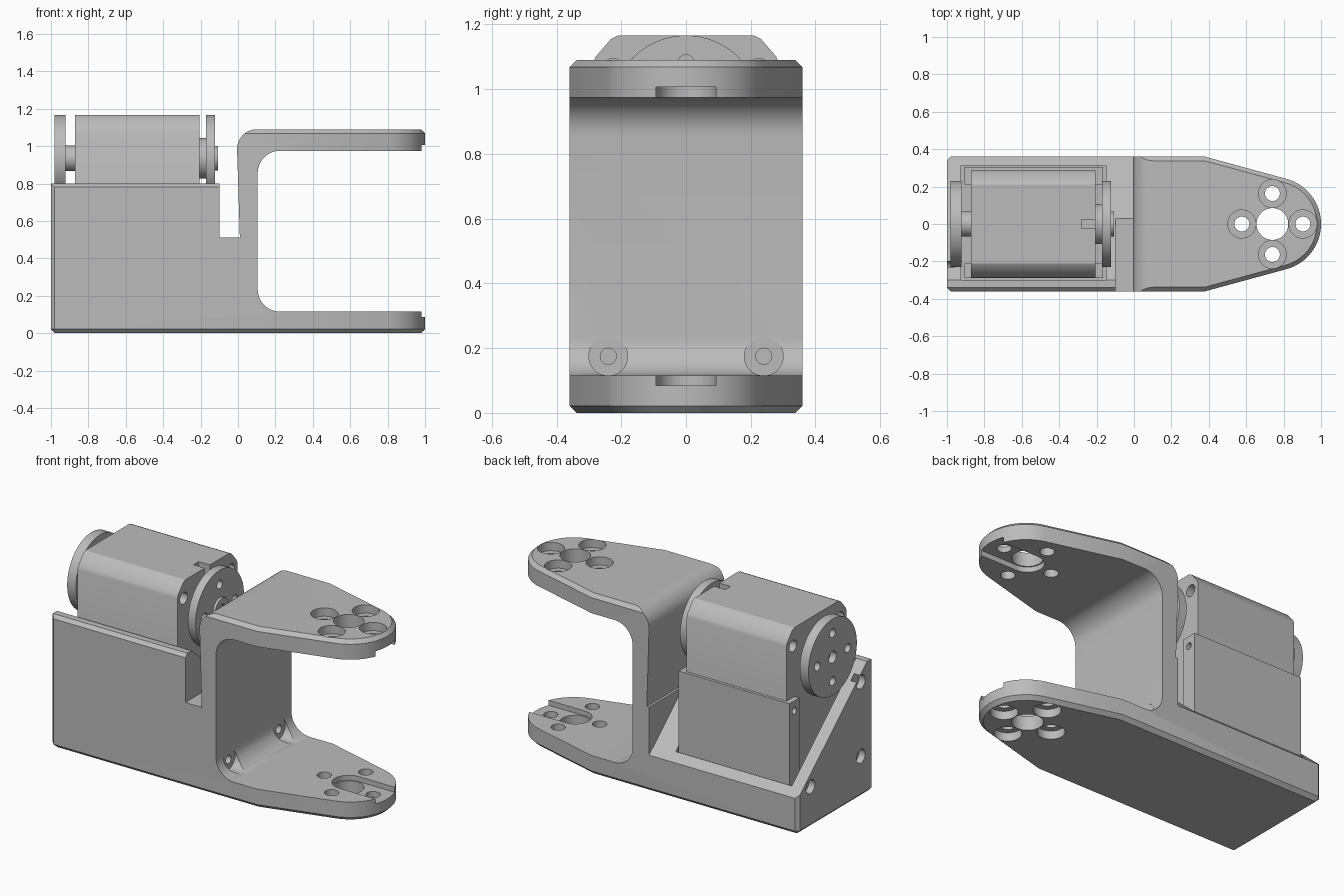
import bpy, bmesh
from math import sin, cos, radians

if "Cube" in bpy.data.objects:
    bpy.data.objects.remove(bpy.data.objects["Cube"], do_unlink=True)

grey = bpy.data.materials.new("machined grey")
grey.use_nodes = True
grey.diffuse_color = (0.5, 0.5, 0.5, 1)
grey.node_tree.nodes["Principled BSDF"].inputs["Base Color"].default_value = (0.5, 0.5, 0.5, 1)

PLACE = {"x": lambda a, b, t: (t, a, b),   # points are (y, z)
         "y": lambda a, b, t: (a, t, b),   # points are (x, z)
         "z": lambda a, b, t: (a, b, t)}   # points are (x, y)


def arc(cx, cy, r, start, end, steps=10):
    angles = [radians(start + (end - start) * i / steps) for i in range(steps + 1)]
    return [(cx + r * cos(a), cy + r * sin(a)) for a in angles]


def circle(cx, cy, r, n=40):
    return arc(cx, cy, r, 0, 360, n)[:-1]


def rect(a0, a1, b0, b1):
    return [(a0, b0), (a1, b0), (a1, b1), (a0, b1)]


def prism(name, points, axis, lo, hi, chamfer=0):
    """Extrude a 2D outline along an axis, optionally chamfering both end rims."""
    bm = bmesh.new()
    ends = [bm.faces.new([bm.verts.new(PLACE[axis](a, b, t)) for a, b in points])
            for t in (lo, hi)]
    low, high = (list(f.verts) for f in ends)
    n = len(points)
    for i in range(n):
        j = (i + 1) % n
        bm.faces.new((low[i], low[j], high[j], high[i]))
    bmesh.ops.recalc_face_normals(bm, faces=bm.faces)
    if chamfer:
        rims = [e for f in ends for e in f.edges]
        bmesh.ops.bevel(bm, geom=rims, offset=chamfer, segments=1, affect="EDGES")
    mesh = bpy.data.meshes.new(name)
    bm.to_mesh(mesh)
    bm.free()
    mesh.materials.append(grey)
    ob = bpy.data.objects.new(name, mesh)
    bpy.context.collection.objects.link(ob)
    return ob


def activate(ob):
    bpy.ops.object.select_all(action="DESELECT")
    ob.select_set(True)
    bpy.context.view_layer.objects.active = ob


def carve(ob, cutter, operation="DIFFERENCE"):
    cutter.hide_render = True
    activate(ob)
    mod = ob.modifiers.new("carve", "BOOLEAN")
    mod.operation, mod.solver, mod.object = operation, "EXACT", cutter
    bpy.ops.object.modifier_apply(modifier=mod.name)
    bpy.data.objects.remove(cutter, do_unlink=True)


def cut(ob, points, axis, lo, hi):
    carve(ob, prism("cutter", points, axis, lo, hi))


def smooth(ob):
    activate(ob)
    bpy.ops.object.shade_smooth_by_angle(angle=radians(25))


# Bracket: chamfered plan outline intersected with the fork side profile
plan = ([(-1, 0.34), (-1, -0.34), (-0.98, -0.36), (0.38, -0.36)]
        + arc(0.75, 0, 0.25, -75, 75, 32) + [(0.38, 0.36), (-0.98, 0.36)])
bracket = prism("fork_bracket", plan, "z", 0, 1.09, 0.022)
side = ([(-1.1, -0.1), (1.1, -0.1), (1.1, 0.115)]
        + arc(0.225, 0.235, 0.12, 270, 180) + arc(0.225, 0.855, 0.12, 180, 90)
        + [(1.1, 0.975), (1.1, 1.2), (0.1, 1.2)] + arc(0.1, 0.985, 0.105, 90, 180)
        + [(0.01, 0.51), (-0.1, 0.51), (-0.1, 0.8), (-1.1, 0.8)])
# keep the outline simple where the rounded top corner meets the flat top
side = [(a, b) for a, b in side if (a, b) != (0.1, 1.2)]
side = [(a, 1.09) if b == 1.2 else (a, b) for a, b in side]
carve(bracket, prism("side_profile", side, "y", -0.5, 0.5), "INTERSECT")

# Sloped gussets, motor pocket and chamfered front wall
cut(bracket, [(0.5, 0.22), (0.36, 0.22), (-0.3, 0.8), (-0.3, 1.3), (0.5, 1.3)],
    "x", -1.1, -0.005)
cut(bracket, rect(-0.925, -0.15, -0.3, 0.312), "z", 0.1, 1.3)
cut(bracket, [(-0.37, 0.77), (-0.33, 0.81), (-0.37, 0.81)], "x", -1.1, -0.05)

# Arm tip holes, counterbored from the outside, and the inner grooves
cut(bracket, circle(0.74, 0, 0.085), "z", -0.1, 1.2)
for dx, dy in ((1, 0), (-1, 0), (0, 1), (0, -1)):
    x, y = 0.74 + 0.163 * dx, 0.163 * dy
    cut(bracket, circle(x, y, 0.04, 24), "z", -0.1, 1.2)
    cut(bracket, circle(x, y, 0.075, 32), "z", -0.1, 0.05)
    cut(bracket, circle(x, y, 0.075, 32), "z", 1.04, 1.2)
cut(bracket, [(1.1, -0.092), (1.1, 0.092)] + arc(0.74, 0, 0.092, 90, 270, 20),
    "z", 0.085, 1.007)

# Screw holes through the column foot and the end wall
for y in (-0.24, 0.24):
    cut(bracket, circle(y, 0.175, 0.06, 32), "x", 0.105, 0.35)
    cut(bracket, circle(y, 0.175, 0.025, 24), "x", -0.05, 0.2)
    cut(bracket, circle(y, 0.25, 0.042, 24), "x", -1.1, -0.96)
cut(bracket, circle(-0.24, 0.7, 0.042, 24), "x", -1.1, -0.96)
smooth(bracket)

# Motor case with softened sloping shoulders
half = [(0.287, 0.12), (0.287, 1.08), (0.279, 1.1), (0.232, 1.155), (0.21, 1.166)]
case = prism("motor_case", half + [(-y, z) for y, z in reversed(half)], "x", -0.872, -0.205)
for y in (-0.225, 0.225):
    cut(case, circle(y, 1.06, 0.035, 24), "x", -0.9, -0.82)
    cut(case, circle(y, 1.06, 0.035, 24), "x", -0.25, -0.1)
cut(case, rect(-0.28, -0.1, -0.025, 0.025), "z", 1.09, 1.3)
smooth(case)

# Mounting ears along the lower corners of the case
for name, y0, y1 in (("front_ears", -0.289, -0.21), ("back_ears", 0.21, 0.305)):
    ears = prism(name, rect(y0, y1, 0.12, 0.75), "x", -0.905, -0.165)
    mid = (y0 + y1) / 2
    for lo, hi in ((-1, -0.88), (-0.19, -0.1)):
        cut(ears, circle(mid, 0.69, 0.02, 20), "x", lo, hi)
    smooth(ears)

# Output discs with bolt circles, hubs and shafts
AXIS = 0.935
for name, lo, hi in (("left_disc", -0.172, -0.122), ("right_disc", -0.98, -0.922)):
    disc = prism(name, circle(0, AXIS, 0.231, 64), "x", lo, hi)
    for dy, dz in ((1, 0), (-1, 0), (0, 1), (0, -1)):
        cut(disc, circle(0.145 * dy, AXIS + 0.145 * dz, 0.026, 24), "x", lo - 0.1, hi + 0.1)
    if name == "right_disc":
        cut(disc, circle(0, AXIS, 0.036, 24), "x", lo - 0.1, lo + 0.04)
    smooth(disc)
smooth(prism("right_shaft", circle(0, AXIS, 0.068), "x", -0.93, -0.86))
smooth(prism("left_shaft", circle(0, AXIS, 0.108), "x", -0.21, -0.165))
hub = prism("left_hub", circle(0, AXIS, 0.066), "x", -0.13, -0.106)
cut(hub, circle(0, AXIS, 0.03, 24), "x", -0.122, -0.05)
smooth(hub)
bpy.ops.object.select_all(action="DESELECT")
